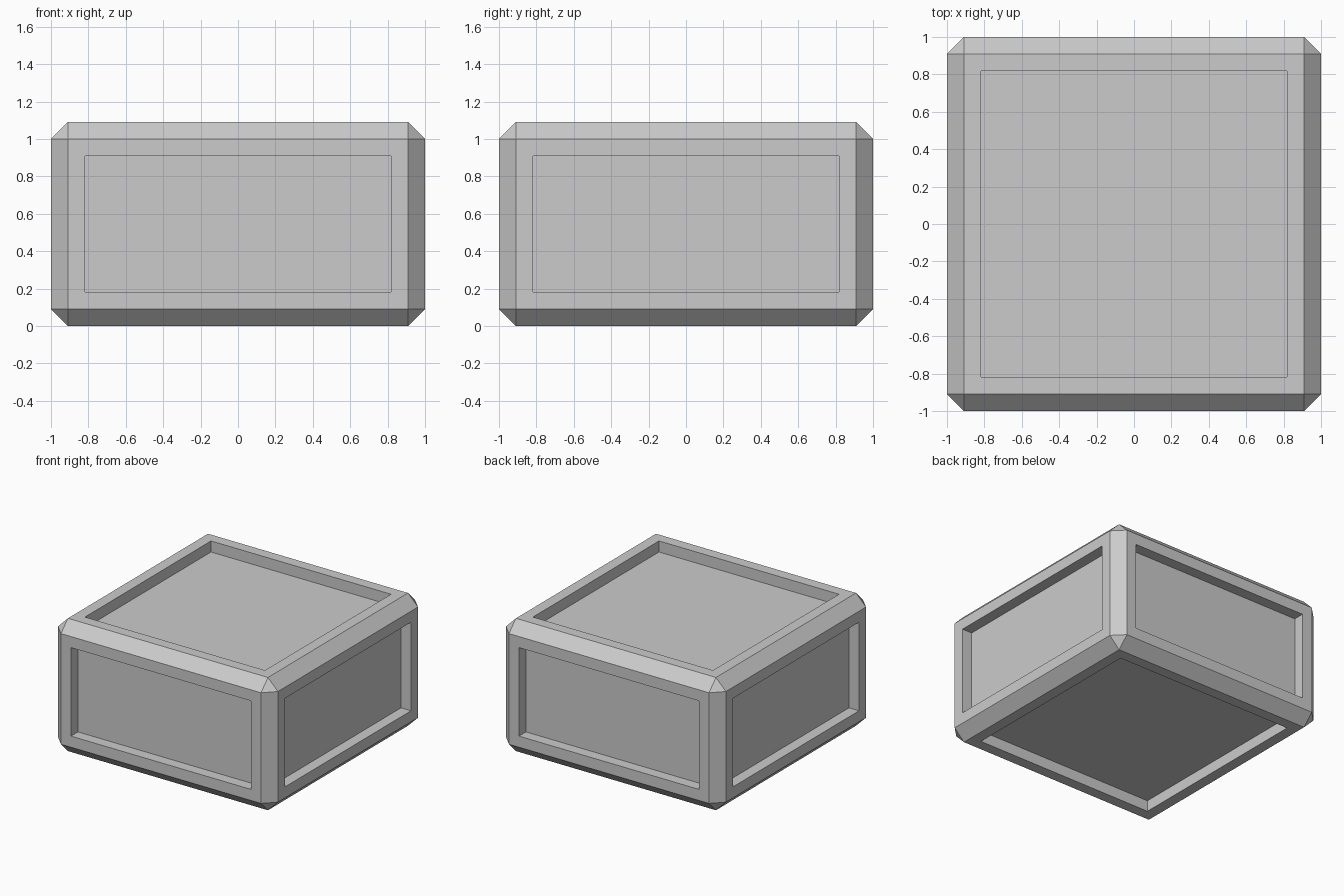
import bpy
import bmesh
from mathutils import Matrix

default_cube = bpy.data.objects.get("Cube")
if default_cube:
    bpy.data.objects.remove(default_cube, do_unlink=True)

WIDTH = 2.0
STEP = WIDTH / 22          # chamfer, frame width and recess depth
HEIGHT = 12 * STEP

# Plain grey for the whole crate
grey = bpy.data.materials.new("light_grey")
grey.use_nodes = True
color = (0.6, 0.6, 0.6, 1.0)
grey.diffuse_color = color
grey.node_tree.nodes["Principled BSDF"].inputs["Base Color"].default_value = color

# Box standing on the ground
bm = bmesh.new()
placement = Matrix.Translation((0, 0, HEIGHT / 2)) @ Matrix.Diagonal((WIDTH, WIDTH, HEIGHT, 1))
bmesh.ops.create_cube(bm, size=1, matrix=placement)

# Flat chamfer on every edge, with triangular corners
bmesh.ops.bevel(bm, geom=bm.edges[:], offset=STEP, offset_type='OFFSET',
                segments=1, affect='EDGES')

# Frame and straight-walled recess on all six sides
bm.normal_update()
panels = [f for f in bm.faces if max(abs(c) for c in f.normal) > 0.99]
bmesh.ops.inset_individual(bm, faces=panels, thickness=STEP, use_even_offset=True)
bm.normal_update()
for panel in panels:
    inward = panel.normal * -STEP
    floor = bmesh.ops.extrude_discrete_faces(bm, faces=[panel])["faces"][0]
    bmesh.ops.translate(bm, verts=floor.verts[:], vec=inward)

bmesh.ops.recalc_face_normals(bm, faces=bm.faces[:])
mesh = bpy.data.meshes.new("panelled_crate")
bm.to_mesh(mesh)
bm.free()
mesh.materials.append(grey)
crate = bpy.data.objects.new("panelled_crate", mesh)
bpy.context.collection.objects.link(crate)
